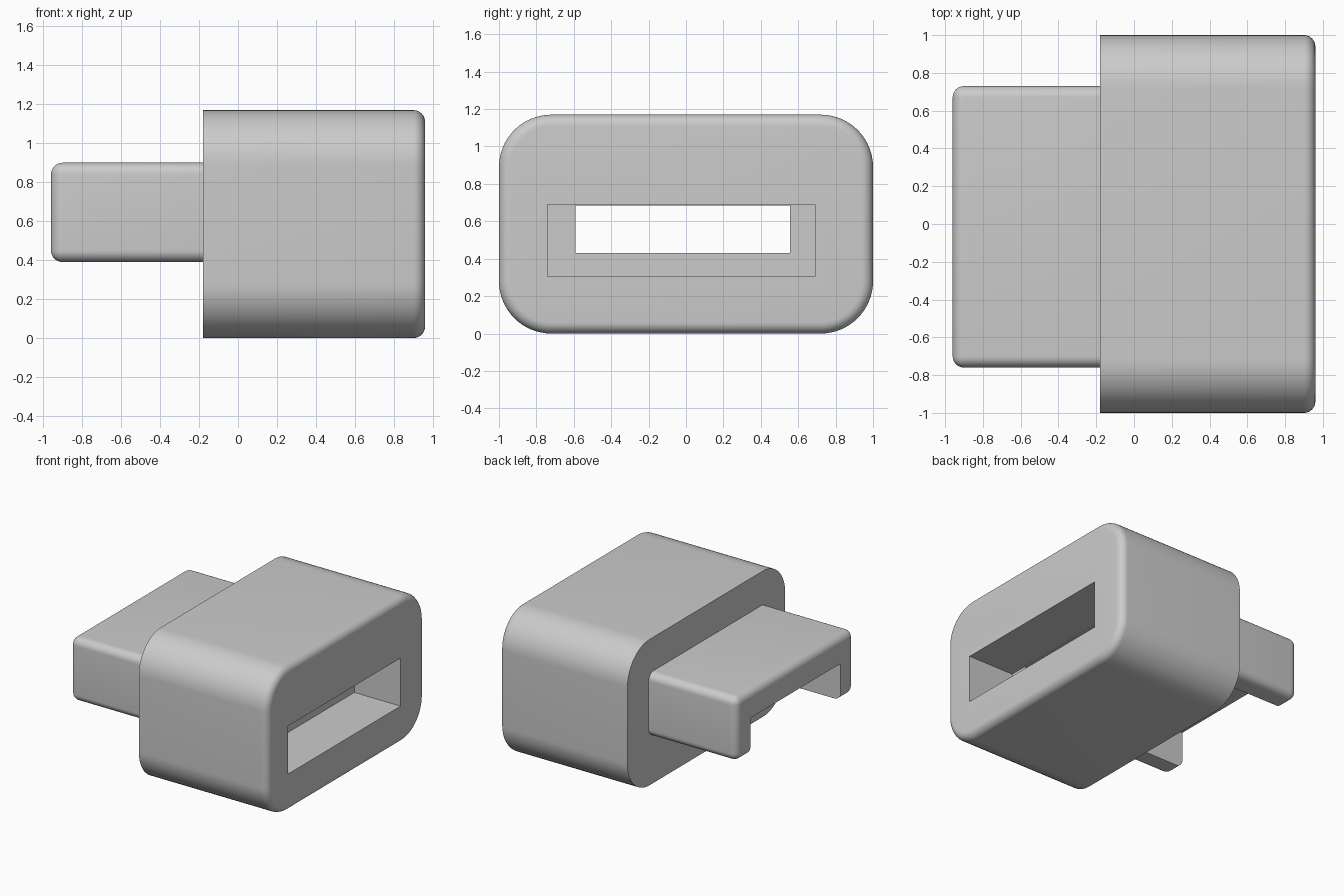
import bpy
import bmesh
import math
from mathutils import Vector

if "Cube" in bpy.data.objects:
    bpy.data.objects.remove(bpy.data.objects["Cube"], do_unlink=True)

grey = bpy.data.materials.new("light_grey")
grey.use_nodes = True
colour = (0.6, 0.6, 0.6, 1)
grey.diffuse_color = colour
grey.node_tree.nodes["Principled BSDF"].inputs["Base Color"].default_value = colour


def block(name, low, high, bevels=()):
    """Box between two corners, with (edge rule, radius, segments) bevels in turn."""
    low, high = Vector(low), Vector(high)
    bm = bmesh.new()
    bmesh.ops.create_cube(bm, size=1)
    for v in bm.verts:
        v.co = (low + high) / 2 + v.co * (high - low)
    for rule, radius, segments in bevels:
        edges = [e for e in bm.edges if rule(e, low.x, high.x)]
        bmesh.ops.bevel(bm, geom=edges, offset=radius, segments=segments,
                        profile=0.5, affect='EDGES', clamp_overlap=True)
    mesh = bpy.data.meshes.new(name)
    bm.to_mesh(mesh)
    bm.free()
    mesh.materials.append(grey)
    obj = bpy.data.objects.new(name, mesh)
    bpy.context.collection.objects.link(obj)
    return obj


def cut(target, low, high):
    """Subtract a box from the target and discard the cutter."""
    cutter = block("cutter", low, high)
    cutter.hide_render = True
    mod = target.modifiers.new("cut", 'BOOLEAN')
    mod.operation = 'DIFFERENCE'
    mod.solver = 'EXACT'
    mod.object = cutter
    bpy.context.view_layer.objects.active = target
    bpy.ops.object.modifier_apply(modifier=mod.name)
    bpy.data.objects.remove(cutter, do_unlink=True)


def at_x(edge, x):
    return all(abs(v.co.x - x) < 0.001 for v in edge.verts)


def lengthwise(edge, x0, x1):
    a, b = edge.verts
    return abs(a.co.x - b.co.x) > 0.1


def outer_rim(edge, x0, x1):
    return at_x(edge, x1)


def all_but_root(edge, x0, x1):
    return not at_x(edge, x1)


# Housing with large rounded corners and a softened socket rim
housing = block("housing", (-0.18, -1, 0), (0.96, 1, 1.17),
                [(lengthwise, 0.28, 16), (outer_rim, 0.06, 8)])
# Wide socket pocket, then the narrower channel running through
cut(housing, (0.55, -0.74, 0.305), (1.2, 0.69, 0.69))
cut(housing, (-0.4, -0.59, 0.43), (0.7, 0.555, 0.685))

# Plug sleeve, open along its underside
sleeve = block("plug_sleeve", (-0.96, -0.76, 0.39), (-0.175, 0.73, 0.90),
               [(all_but_root, 0.06, 8)])
cut(sleeve, (-1.2, -0.59, 0.2), (0, 0.555, 0.685))

# Smooth the fillets, keep the cut edges crisp
for obj in (housing, sleeve):
    bpy.ops.object.select_all(action='DESELECT')
    obj.select_set(True)
    bpy.context.view_layer.objects.active = obj
    bpy.ops.object.shade_smooth_by_angle(angle=math.radians(30))
